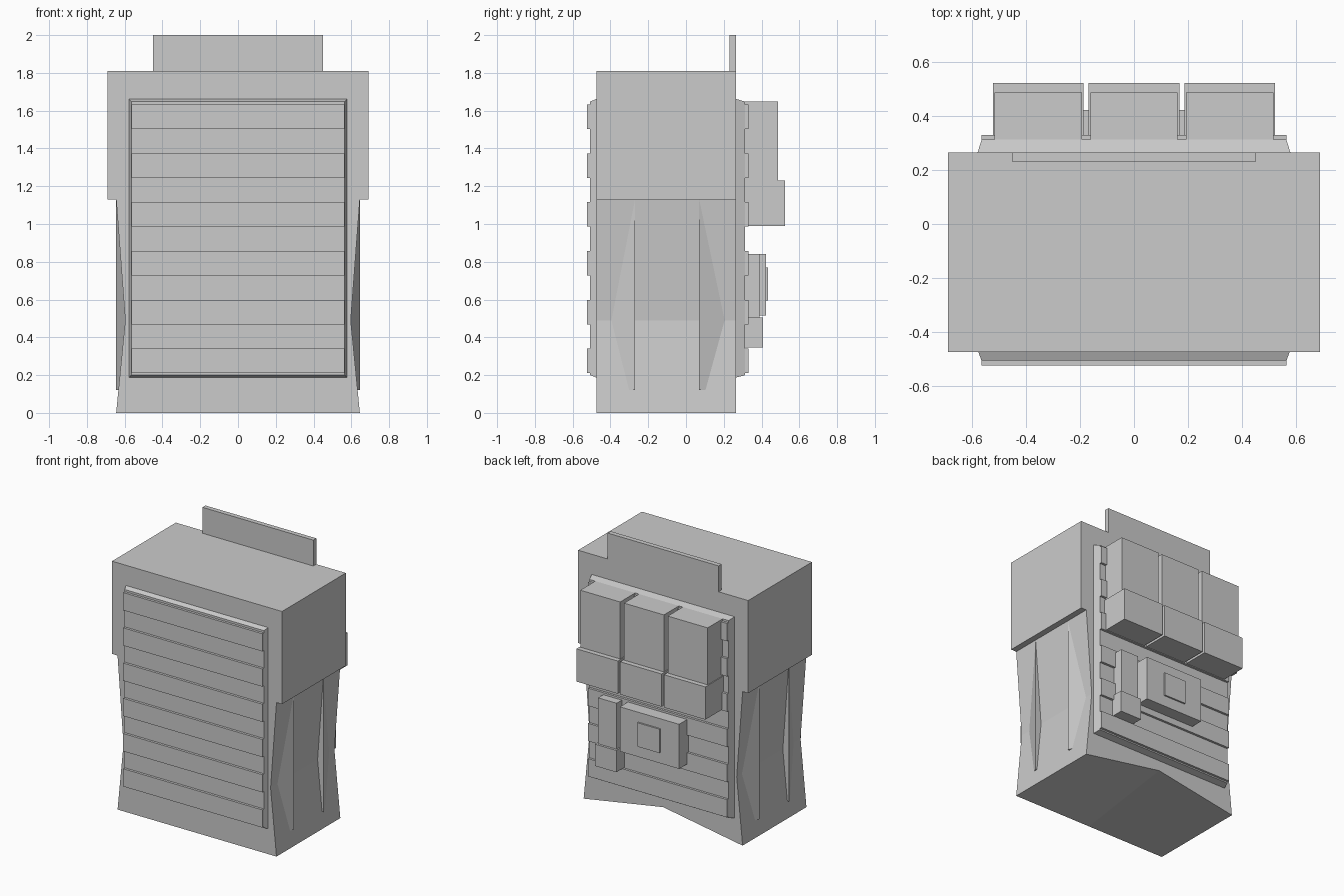
import bpy

if "Cube" in bpy.data.objects:
    bpy.data.objects.remove(bpy.data.objects["Cube"])


def make(name, verts, faces):
    mesh = bpy.data.meshes.new(name)
    mesh.from_pydata(verts, [], faces)
    mesh.update()
    ob = bpy.data.objects.new(name, mesh)
    bpy.context.collection.objects.link(ob)
    return ob


def loft(name, ring_a, ring_b):
    """Closed solid between two rings with the same point count (ring_a faces outward along its winding)."""
    n = len(ring_a)
    faces = [tuple(range(n)), tuple(reversed(range(n, 2 * n)))]
    faces += [(i, i + n, (i + 1) % n + n, (i + 1) % n) for i in range(n)]
    return make(name, list(ring_a) + list(ring_b), faces)


def rect(x0, x1, z0, z1, y):
    return [(x0, y, z0), (x1, y, z0), (x1, y, z1), (x0, y, z1)]


def box(name, x0, x1, y0, y1, z0, z1):
    return loft(name, rect(x0, x1, z0, z1, y0), rect(x0, x1, z0, z1, y1))


FRONT, BACK = -0.475, 0.265


# Vest body: pinched waist, wide shoulders, back hem raised at the centre
def body_ring(y, hem):
    half = [(0.645, 0), (0.597, 0.49), (0.645, 1.13), (0.69, 1.13), (0.69, 1.81)]
    pts = [(0, hem)] + half + [(-x, z) for x, z in reversed(half)]
    return [(x, y, z) for x, z in pts]


loft("vest_body", body_ring(FRONT, 0), body_ring(BACK, 0.11))

# Collar plate standing on the back edge
box("collar_plate", -0.45, 0.45, 0.23, BACK, 1.81, 2.0)

# Wedge-shaped side flaps at the waist
for side, s in (("right", 1), ("left", -1)):
    for place, crest, toe in (("front", -0.27, -0.40), ("rear", 0.07, 0.21)):
        tri = [(0.595 * s, toe), (0.645 * s, crest), (0.595 * s, crest)]
        if (s > 0) != (place == "front"):
            tri.reverse()
        loft(f"{side}_{place}_side_flap",
             [(x, y, 1.13) for x, y in tri], [(x, y, 0.12) for x, y in tri])

# Bevelled front and back panels
loft("front_panel", rect(-0.565, 0.565, 0.20, 1.648, -0.507),
     rect(-0.577, 0.577, 0.187, 1.662, FRONT))
loft("back_panel", rect(-0.58, 0.58, 0.187, 1.662, BACK),
     rect(-0.565, 0.565, 0.20, 1.648, 0.313))

# Webbing strips across both panels
for i in range(6):
    z = 0.21 + i * 0.2585
    box(f"front_webbing_{i + 1}", -0.565, 0.565, -0.525, -0.507, z, z + 0.13)
    box(f"back_webbing_{i + 1}", -0.565, 0.565, 0.313, 0.33, z, z + 0.13)

# Three magazine pouches on the back
for i, cx in enumerate((-0.355, 0, 0.355)):
    box(f"pouch_flap_{i + 1}", cx - 0.162, cx + 0.162, 0.313, 0.487, 1.23, 1.648)
    box(f"pouch_base_{i + 1}", cx - 0.168, cx + 0.168, 0.313, 0.523, 0.99, 1.23)

# Wide utility pouch with square patch
box("utility_pouch", -0.24, 0.24, 0.313, 0.423, 0.515, 0.842)
box("utility_patch", -0.09, 0.09, 0.42, 0.435, 0.595, 0.77)

# Narrow tool and its holder
box("slim_tool", 0.29, 0.44, 0.313, 0.39, 0.505, 0.842)
box("slim_holder", 0.28, 0.455, 0.313, 0.407, 0.345, 0.505)
